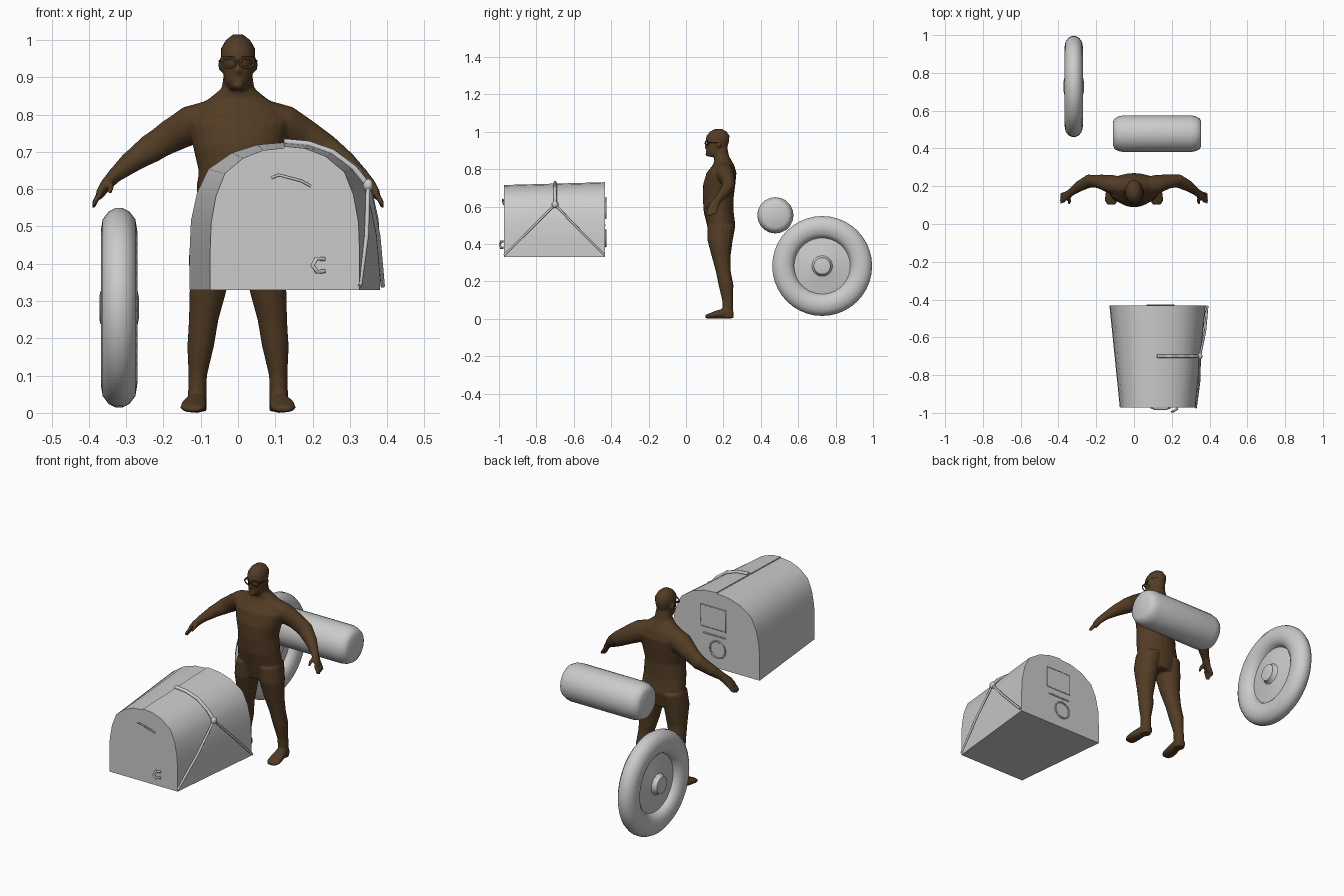
import bpy
import bmesh
from math import cos, sin, pi
from mathutils import Vector

cube = bpy.data.objects.get("Cube")
if cube:
    bpy.data.objects.remove(cube)


def material(name, rgb):
    mat = bpy.data.materials.new(name)
    mat.use_nodes = True
    mat.diffuse_color = (*rgb, 1)
    mat.node_tree.nodes["Principled BSDF"].inputs["Base Color"].default_value = (*rgb, 1)
    return mat


BROWN = material("dark_brown", (0.085, 0.045, 0.018))
GREY = material("light_grey", (0.6, 0.6, 0.6))


def finish(bm, name, mat, angle=40):
    bmesh.ops.recalc_face_normals(bm, faces=bm.faces)
    mesh = bpy.data.meshes.new(name)
    bm.to_mesh(mesh)
    bm.free()
    mesh.materials.append(mat)
    obj = bpy.data.objects.new(name, mesh)
    bpy.context.collection.objects.link(obj)
    bpy.ops.object.select_all(action="DESELECT")
    obj.select_set(True)
    bpy.context.view_layer.objects.active = obj
    bpy.ops.object.shade_smooth_by_angle(angle=angle * pi / 180)
    return obj


def bridge(bm, loops, cap=True):
    """Skin a sequence of closed point loops."""
    rings = [[bm.verts.new(p) for p in loop] for loop in loops]
    n = len(rings[0])
    for a, b in zip(rings, rings[1:]):
        for i in range(n):
            j = (i + 1) % n
            bm.faces.new((a[i], a[j], b[j], b[i]))
    if cap:
        bm.faces.new(rings[0])
        bm.faces.new(rings[-1])


def tube(bm, sections, axis=None, sides=16, side=1, ref=Vector((1, 0, 0))):
    """Elliptical sections (x, y, z, radius across, radius deep) along a path."""
    centres = [Vector((s[0] * side, s[1], s[2])) for s in sections]
    loops = []
    last = len(centres) - 1
    for i, s in enumerate(sections):
        d = Vector(axis) if axis else centres[min(i + 1, last)] - centres[max(i - 1, 0)]
        d.normalize()
        u = (ref - d * ref.dot(d)).normalized()
        v = d.cross(u)
        loops.append([centres[i] + u * s[3] * cos(2 * pi * k / sides)
                      + v * s[4] * sin(2 * pi * k / sides) for k in range(sides)])
    bridge(bm, loops)


def ball(bm, centre, size):
    verts = bmesh.ops.create_uvsphere(bm, u_segments=14, v_segments=10, radius=1)["verts"]
    bmesh.ops.scale(bm, vec=size, verts=verts)
    bmesh.ops.translate(bm, vec=centre, verts=verts)


def cord(name, points, radius, mat, cyclic=False):
    curve = bpy.data.curves.new(name, "CURVE")
    curve.dimensions = "3D"
    curve.bevel_depth = radius
    curve.bevel_resolution = 1
    curve.use_fill_caps = True
    spline = curve.splines.new("POLY")
    spline.points.add(len(points) - 1)
    for p, co in zip(spline.points, points):
        p.co = (*co, 1)
    spline.use_cyclic_u = cyclic
    curve.materials.append(mat)
    obj = bpy.data.objects.new(name, curve)
    bpy.context.collection.objects.link(obj)


# Figure: overlapping limbs merged into one smooth skin
UP = (0, 0, 1)
bm = bmesh.new()
torso = [(.42, .19, .09, .06), (.5, .188, .118, .076), (.57, .175, .112, .08),
         (.65, .172, .106, .083), (.72, .178, .122, .086), (.78, .19, .14, .08),
         (.82, .2, .112, .058), (.845, .198, .075, .046), (.87, .188, .044, .042),
         (.91, .182, .038, .04)]
head = [(.866, .15, .022, .03), (.885, .157, .034, .047), (.915, .165, .041, .056),
        (.95, .17, .044, .061), (.98, .172, .042, .058), (1.0, .172, .03, .04),
        (1.012, .172, .012, .018)]
for part in (torso, head):
    tube(bm, [(0, y, z, rx, ry) for z, y, rx, ry in part], UP, 24)
ball(bm, (0, .111, .918), (.009, .012, .013))
ball(bm, (0, .114, .893), (.016, .008, .006))
ball(bm, (0, .116, .878), (.016, .012, .01))
leg = [(.06, .188, .5, .06, .074), (.072, .182, .42, .06, .068), (.08, .188, .33, .05, .05),
       (.092, .2, .25, .04, .04), (.1, .214, .18, .036, .04), (.108, .222, .1, .025, .029),
       (.11, .225, .03, .025, .029), (.11, .225, .004, .026, .03)]
foot = [(.108, .252, .022, .022, .02), (.11, .215, .03, .026, .03),
        (.118, .16, .022, .034, .021), (.121, .125, .015, .035, .014),
        (.12, .103, .011, .024, .009)]
arm = [(.07, .2, .79, .05, .05), (.125, .212, .772, .054, .048), (.18, .225, .742, .046, .037),
       (.235, .228, .708, .04, .035), (.29, .2, .67, .03, .028), (.33, .17, .637, .02, .021),
       (.355, .152, .61, .015, .026), (.372, .14, .585, .011, .026)]
for side in (-1, 1):
    tube(bm, leg, UP, side=side)
    tube(bm, foot, (0, -1, 0), side=side)
    tube(bm, arm, side=side)
    for k in range(4):
        y = .119 + .014 * k
        tip = .55 + .006 * abs(k - 1)
        tube(bm, [(.366, y + .004, .592, .008, .008), (.382, y - .002, .57, .008, .008),
                  (.388, y - .007, tip, .006, .006)], sides=8, side=side)
    tube(bm, [(.345, .143, .618, .01, .01), (.341, .122, .605, .009, .009),
              (.344, .105, .59, .007, .007)], sides=8, side=side)
    ball(bm, (.047 * side, .175, .933), (.006, .013, .019))
body = finish(bm, "figure_body", BROWN, 80)
remesh = body.modifiers.new("merge_limbs", "REMESH")
remesh.mode = "VOXEL"
remesh.voxel_size = .005
remesh.use_smooth_shade = True
smooth = body.modifiers.new("soften", "SMOOTH")
smooth.factor = .5
smooth.iterations = 6

# Cap and goggles
bm = bmesh.new()
tube(bm, [(0, .168, .955, .046, .062), (0, .171, .978, .045, .061),
          (0, .173, 1.0, .032, .044), (0, .173, 1.014, .014, .02)], UP, 24)
finish(bm, "close_cap", BROWN, 60)
for side, label in ((1, "left"), (-1, "right")):
    rim = [(side * (.024 + .019 * cos(k * pi / 6)), .11 + .007 * cos(k * pi / 6),
            .939 + .013 * sin(k * pi / 6)) for k in range(12)]
    cord(label + "_goggle_rim", rim, .0035, BROWN, True)
    cord(label + "_goggle_arm", [(side * .042, .115, .943), (side * .05, .175, .943)],
         .003, BROWN)
cord("goggle_bridge", [(-.006, .105, .941), (.006, .105, .941)], .003, BROWN)

# Wheel: closed lathe around the x axis
bm = bmesh.new()
half = [(.053, .03), (.05, .044), (.034, .048), (.026, .055), (.01, .15), (.028, .157),
        (.042, .175), (.049, .205), (.044, .237), (.028, .258), (.01, .267)]
profile = half + [(-x, r) for x, r in reversed(half)]
tube(bm, [(-.319 + x, .728, .282, r, r) for x, r in profile], (1, 0, 0), 40, ref=Vector(UP))
finish(bm, "wheel", GREY, 35)

# Bedroll with rounded ends
bm = bmesh.new()
half = [(.233, .066), (.224, .082), (.205, .092), (.18, .097)]
profile = half + [(-x, r) for x, r in reversed(half)]
tube(bm, [(.123 + x, .478, .553, r, r) for x, r in profile], (1, 0, 0), 20, ref=Vector(UP))
finish(bm, "bedroll", GREY, 50)

# Tapered arched case
ARCH = [(1, 0), (1, .25), (.985, .47), (.92, .66), (.8, .82), (.55, .93), (.28, .985), (0, 1)]
BACK, FRONT = -.432, -.972


def arch(y, points, grow=0.0):
    t = (y - BACK) / (FRONT - BACK)
    width = .253 - .055 * t + grow
    height = .395 - .015 * t + grow
    return [(.123 + px * width, y, .33 + pz * height) for px, pz in points]


bm = bmesh.new()
outline = ARCH + [(-px, pz) for px, pz in reversed(ARCH[:-1])]
bridge(bm, [arch(BACK, outline), arch(FRONT, outline)])
finish(bm, "arched_case", GREY, 35)

# Cover flap over the left half of the case
bm = bmesh.new()
bridge(bm, [arch(y, ARCH, .005) + arch(y, ARCH[::-1], -.002) for y in (BACK, FRONT)])
finish(bm, "cover_flap", GREY, 35)

# Forked tie strap
knot = (.349, -.7, .61)
cord("upper_strap", arch(-.7, ARCH[:2:-1], .01)[:-1] + [knot], .009, GREY)
cord("rear_strap", [knot, (.376, -.57, .475), (.388, -.435, .34)], .006, GREY)
cord("front_strap", [knot, (.345, -.835, .475), (.327, -.972, .34)], .006, GREY)
bm = bmesh.new()
ball(bm, knot, (.014, .018, .018))
finish(bm, "strap_knot", GREY, 60)

# Front handle and hook
cord("front_handle", [(.09, -.972, .63), (.11, -.981, .638), (.17, -.981, .622),
                      (.195, -.972, .608)], .004, GREY)
cord("front_hook", [(.232, -.976, .412), (.21, -.99, .414), (.2, -.994, .395),
                    (.212, -.99, .378), (.232, -.976, .38)], .006, GREY)

# Rear window plate, frame, bar and ring
bm = bmesh.new()
verts = bmesh.ops.create_cube(bm, size=1)["verts"]
bmesh.ops.scale(bm, vec=(.145, .006, .11), verts=verts)
bmesh.ops.translate(bm, vec=(.14, BACK + .002, .592), verts=verts)
finish(bm, "rear_window", GREY)
cord("rear_window_frame", [(.14 + sx * .073, BACK + .004, .592 + sz * .056)
                           for sx, sz in ((-1, -1), (1, -1), (1, 1), (-1, 1))], .003, GREY, True)
cord("rear_bar", [(.2, BACK, .5), (.07, BACK, .5)], .004, GREY)
cord("rear_ring", [(.115 + .045 * cos(k * pi / 8), BACK + .003, .43 + .045 * sin(k * pi / 8))
                   for k in range(16)], .004, GREY, True)
